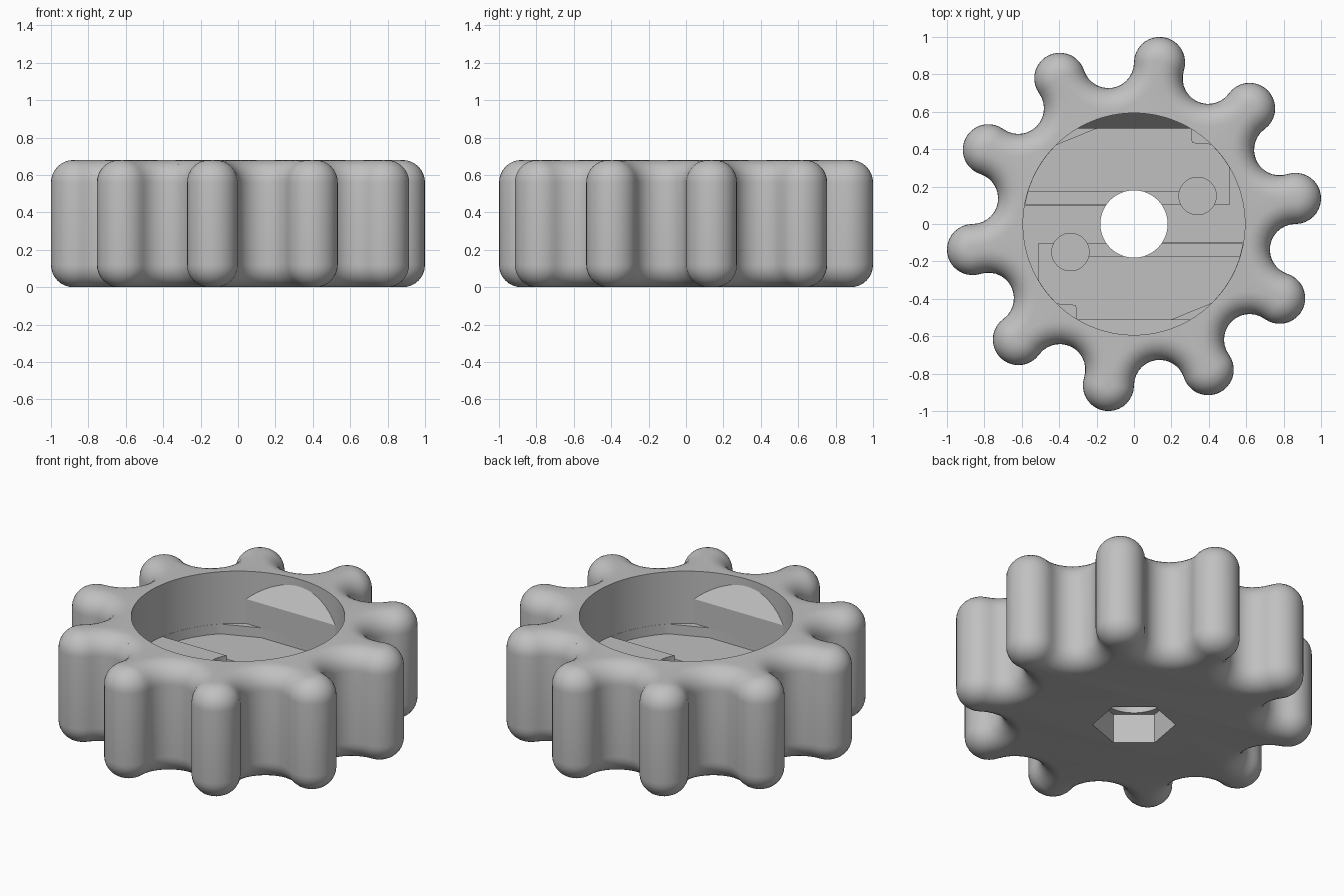
import bpy, bmesh, math
from math import cos, sin, radians

cube = bpy.data.objects.get("Cube")
if cube:
    bpy.data.objects.remove(cube, do_unlink=True)

# Main sizes
LOBES = 10
PHASE = 9
RING = 1 / (cos(radians(9)) + sin(radians(9)))   # radius of the lobe centres
LOBE_R = RING * sin(radians(9))                  # lobe and valley radius
HEIGHT, FILLET = 0.68, 0.12
BORE_R, LEDGE, POCKET = 0.593, 0.36, 0.30

grey = bpy.data.materials.new("plain grey")
grey.use_nodes = True
grey.diffuse_color = (0.53, 0.53, 0.53, 1)
grey.node_tree.nodes["Principled BSDF"].inputs["Base Color"].default_value = grey.diffuse_color


def polar(r, deg, cx=0, cy=0):
    return (cx + r * cos(radians(deg)), cy + r * sin(radians(deg)))


def arc(r, start, end, steps, cx=0, cy=0):
    return [polar(r, start + (end - start) * i / steps, cx, cy) for i in range(steps + 1)]


def make_object(name, bm):
    bmesh.ops.recalc_face_normals(bm, faces=bm.faces)
    mesh = bpy.data.meshes.new(name)
    bm.to_mesh(mesh)
    bm.free()
    mesh.materials.append(grey)
    obj = bpy.data.objects.new(name, mesh)
    bpy.context.collection.objects.link(obj)
    return obj


def loft(name, rings):
    """Skin a stack of equal-length closed rings and cap both ends."""
    bm = bmesh.new()
    rows = [[bm.verts.new(p) for p in ring] for ring in rings]
    n = len(rows[0])
    for low, high in zip(rows, rows[1:]):
        for i in range(n):
            j = (i + 1) % n
            bm.faces.new((low[i], low[j], high[j], high[i]))
    bm.faces.new(rows[0][::-1])
    bm.faces.new(rows[-1])
    return make_object(name, bm)


def prism(name, outline, z0, z1):
    return loft(name, [[(x, y, z) for x, y in outline] for z in (z0, z1)])


def star_outline(inset):
    """Tangent lobe and valley arcs, offset inwards."""
    pts = []
    for k in range(LOBES):
        a = PHASE + 36 * k
        b = a + 18
        pts += arc(LOBE_R - inset, a - 99, a + 99, 18, *polar(RING, a))[:-1]
        pts += arc(LOBE_R + inset, b + 261, b + 99, 14, *polar(RING, b))[:-1]
    return pts


def cut(target, cutter):
    cutter.hide_render = True
    mod = target.modifiers.new("cut", 'BOOLEAN')
    mod.operation = 'DIFFERENCE'
    mod.solver = 'EXACT'
    mod.object = cutter
    bpy.context.view_layer.objects.active = target
    bpy.ops.object.modifier_apply(modifier=mod.name)
    bpy.data.objects.remove(cutter, do_unlink=True)


def turned(outline, half_turn):
    s = -1 if half_turn else 1
    return [(s * x, s * y) for x, y in outline]


# Lobed body with rounded top and bottom edges
profile = []
for i in range(9):
    t = radians(90 * i / 8)
    profile.append((FILLET * (1 - sin(t)), FILLET * (1 - cos(t))))
profile += [(d, HEIGHT - z) for d, z in reversed(profile)]
body = loft("knob_body", [[(x, y, z) for x, y in star_outline(d)] for d, z in profile])

# Bore, centre hole and hexagonal nut recess
cut(body, prism("bore_cutter", arc(BORE_R, 0, 360, 128)[:-1], LEDGE, 1))
cut(body, prism("hole_cutter", arc(0.18, 0, 360, 64)[:-1], -0.1, 0.5))
cut(body, prism("hex_cutter", arc(0.23, 20, 380, 6)[:-1], -0.1, 0.18))

# Pockets, spring grooves and pivot holes, each repeated by a half turn
R = BORE_R - 0.001
pocket = ([(0.51, 0.103)] + arc(R, 31, 46, 8)
          + [(0.33, 0.43), (0.31, 0.437), (0.305, 0.46), (0.305, 0.51), (-0.2, 0.51)]
          + arc(R, 134.5, 170, 16))
groove = [(0.3, 0.105), (0.3, 0.17)] + arc(R - 0.001, 163.3, 169.7, 4)
pivot = arc(0.1, 0, 360, 40, 0.34, 0.15)[:-1]
for half in (False, True):
    cut(body, prism("pocket_cutter", turned(pocket, half), POCKET, 0.5))
    cut(body, prism("groove_cutter", turned(groove, half), 0.26, 0.5))
    cut(body, prism("pivot_cutter", turned(pivot, half), 0.2, 0.5))

bpy.ops.object.select_all(action='DESELECT')
body.select_set(True)
bpy.context.view_layer.objects.active = body
bpy.ops.object.shade_smooth_by_angle(angle=radians(30))

# Flat walls with sloped tops inside the bore
side = [(0.51, 0.33), (0.51, 0.51), (0.61, 0.66), (0.61, 0.33)]
for half, name in ((False, "back_ramp"), (True, "front_ramp")):
    s = -1 if half else 1
    loft(name, [[(x, s * y, z) for y, z in side] for x in (-0.32, 0.32)])
